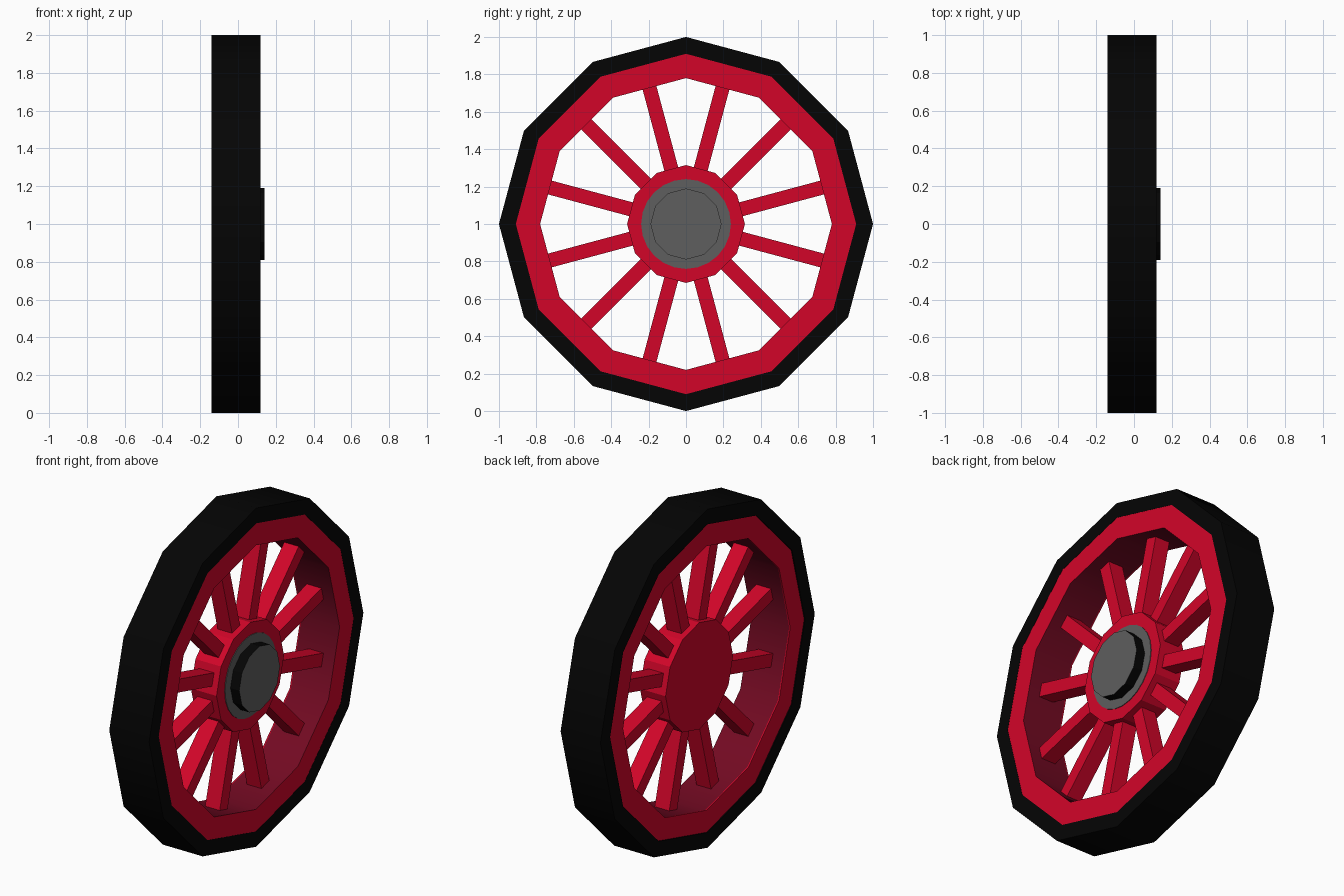
import bpy, bmesh, math
from mathutils import Matrix

if "Cube" in bpy.data.objects:
    bpy.data.objects.remove(bpy.data.objects["Cube"])

CENTRE_Z = 1.0
SIDES = 12


def material(name, rgb):
    m = bpy.data.materials.new(name)
    m.diffuse_color = (*rgb, 1.0)
    m.use_nodes = True
    m.node_tree.nodes["Principled BSDF"].inputs["Base Color"].default_value = m.diffuse_color
    return m


red = material("red paint", (0.65, 0.0015, 0.022))
dark_red = material("dark red liner", (0.17, 0.003, 0.016))
black = material("black rubber", (0.0014, 0.0014, 0.0014))
grey = material("grey metal", (0.114, 0.114, 0.114))


def finish(name, bm, mats, smooth=False):
    bmesh.ops.recalc_face_normals(bm, faces=bm.faces[:])
    me = bpy.data.meshes.new(name)
    bm.to_mesh(me)
    bm.free()
    for m in mats:
        me.materials.append(m)
    if smooth:
        me.shade_smooth()
        me.set_sharp_from_angle(angle=math.radians(40))
    ob = bpy.data.objects.new(name, me)
    ob.location.z = CENTRE_Z
    bpy.context.collection.objects.link(ob)
    return ob


def circle(bm, x, r, sides):
    # polygon about the x axis, first corner straight up
    return [bm.verts.new((x, r * math.sin(a), r * math.cos(a)))
            for a in (2 * math.pi * i / sides for i in range(sides))]


def ring(name, profile, mats, liner=None, sides=SIDES):
    # closed (x, radius) profile swept round the axle;
    # the profile edge numbered liner takes the second material
    bm = bmesh.new()
    loops = [circle(bm, x, r, sides) for x, r in profile]
    for k, a in enumerate(loops):
        b = loops[(k + 1) % len(loops)]
        for i in range(sides):
            j = (i + 1) % sides
            f = bm.faces.new((a[i], a[j], b[j], b[i]))
            f.material_index = 1 if k == liner else 0
    return finish(name, bm, mats, True)


def disc(name, x0, x1, r, mats, sides=SIDES):
    # solid drum; a second material, if given, colours the side wall
    bm = bmesh.new()
    a, b = circle(bm, x0, r, sides), circle(bm, x1, r, sides)
    bm.faces.new(a)
    bm.faces.new(b)
    for i in range(sides):
        j = (i + 1) % sides
        f = bm.faces.new((a[i], a[j], b[j], b[i]))
        f.material_index = len(mats) - 1
    return finish(name, bm, mats)


# tyre, and rim with a dark inner wall and a thin bright lip at the back
ring("tyre", [(-0.141, 1.0), (0.119, 1.0), (0.119, 0.91), (-0.141, 0.91)],
     [black])
ring("rim", [(-0.135, 0.912), (0.118, 0.911), (0.118, 0.78), (-0.128, 0.78),
             (-0.135, 0.78)], [red, dark_red], liner=2)

# hub, metal plate and raised cap with dark side wall
disc("hub", -0.087, 0.08, 0.315, [red])
disc("hub_plate", 0.07, 0.084, 0.24, [grey], 24)
disc("hub_cap", 0.075, 0.141, 0.19, [grey, black])

# spokes run from the hub into the rim, between the corners
bm = bmesh.new()
for i in range(SIDES):
    turn = Matrix.Rotation(math.radians(15 + 30 * i), 4, 'X')
    box = (Matrix.Translation((-0.005, 0, 0.53))
           @ Matrix.Diagonal((0.095, 0.076, 0.52, 1)))
    bmesh.ops.create_cube(bm, size=1, matrix=turn @ box)
finish("spokes", bm, [red])
